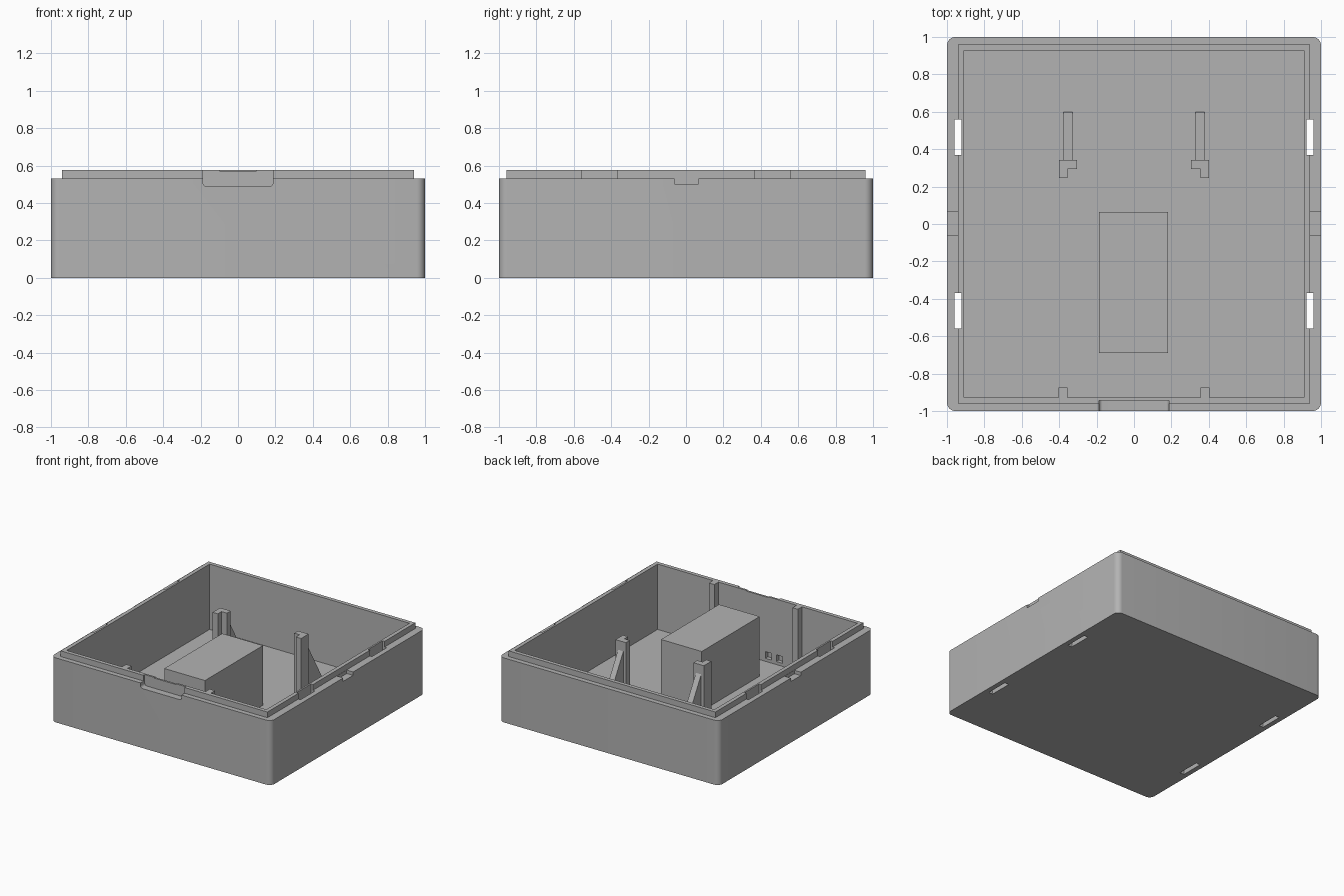
import bpy, bmesh, math

if "Cube" in bpy.data.objects:
    bpy.data.objects.remove(bpy.data.objects["Cube"], do_unlink=True)

grey = bpy.data.materials.new("plain_grey")
grey.use_nodes = True
COLOR = (0.45, 0.45, 0.45, 1)
grey.diffuse_color = COLOR
grey.node_tree.nodes["Principled BSDF"].inputs["Base Color"].default_value = COLOR

RIM, LIP, FLOOR = 0.53, 0.577, 0.04


def finish(name, bm):
    bmesh.ops.recalc_face_normals(bm, faces=bm.faces)
    mesh = bpy.data.meshes.new(name)
    bm.to_mesh(mesh)
    bm.free()
    mesh.materials.append(grey)
    obj = bpy.data.objects.new(name, mesh)
    bpy.context.collection.objects.link(obj)
    return obj


def box(name, x, y, z, round_axis=None, radius=0.0):
    """Box from ranges, optionally rounding the edges along one axis."""
    bm = bmesh.new()
    bmesh.ops.create_cube(bm, size=1)
    for v in bm.verts:
        v.co = [r[0] if c < 0 else r[1] for c, r in zip(v.co, (x, y, z))]
    if round_axis is not None:
        edges = [e for e in bm.edges
                 if abs((e.verts[0].co - e.verts[1].co).normalized()[round_axis]) > 0.9]
        bmesh.ops.bevel(bm, geom=edges, offset=radius, segments=8,
                        profile=0.5, affect='EDGES')
    return finish(name, bm)


def prism(name, points, axis, low, high):
    """Extrude a flat outline along x (axis 0) or z (axis 2)."""
    bm = bmesh.new()
    def place(p, d):
        return (d, p[0], p[1]) if axis == 0 else (p[0], p[1], d)
    a = [bm.verts.new(place(p, low)) for p in points]
    b = [bm.verts.new(place(p, high)) for p in points]
    bm.faces.new(a)
    bm.faces.new(b)
    for i in range(len(a)):
        j = (i + 1) % len(a)
        bm.faces.new((a[i], a[j], b[j], b[i]))
    return finish(name, bm)


def combine(target, other, operation):
    mod = target.modifiers.new(operation.title(), 'BOOLEAN')
    mod.operation, mod.solver, mod.object = operation, 'EXACT', other
    bpy.context.view_layer.objects.active = target
    bpy.ops.object.modifier_apply(modifier=mod.name)
    bpy.data.objects.remove(other, do_unlink=True)


# Case: rounded outer body, raised lip and hollow interior
case = box("case", (-1, 1), (-1, 1), (0, RIM), 2, 0.045)
combine(case, box("lip", (-0.94, 0.94), (-0.96, 0.96), (0.3, LIP)), 'UNION')
combine(case, box("cavity", (-0.908, 0.908), (-0.928, 0.928), (FLOOR, 1)), 'DIFFERENCE')

# Front latch recess with rounded lower corners, and a shallow finger dip
combine(case, box("latch_cut", (-0.187, 0.187), (-1.1, -0.944), (0.488, 0.8), 1, 0.02),
        'DIFFERENCE')
combine(case, box("finger_dip", (-0.1, 0.1), (-1.1, -0.9), (0.571, 0.8)), 'DIFFERENCE')

for side in (-1, 1):
    # Strap slots running through the side walls, and a notch in each rim
    for end in (-1, 1):
        slot = box("slot_cut", sorted((side * 0.922, side * 0.959)),
                   sorted((end * 0.37, end * 0.558)), (-0.1, 1))
        combine(case, slot, 'DIFFERENCE')
    notch = box("notch_cut", sorted((side * 0.942, side * 1.1)), (-0.062, 0.066), (0.502, 0.8))
    combine(case, notch, 'DIFFERENCE')
    # Small square sockets inside the front wall
    for x in (0.1, 0.2):
        socket = box("socket_cut", (side * x - 0.028, side * x + 0.028),
                     (-0.96, -0.9), (0.065, 0.12))
        combine(case, socket, 'DIFFERENCE')

bpy.ops.object.select_all(action='DESELECT')
case.select_set(True)
bpy.context.view_layer.objects.active = case
bpy.ops.object.shade_smooth_by_angle(angle=math.radians(30))

# Block standing on the floor
box("center_block", (-0.187, 0.183), (-0.69, 0.063), (FLOOR, RIM))

# Support posts: L-shaped at the rear with sloped braces, square at the front
for side, label in ((-1, "right"), (1, "left")):
    outline = [(0.402, 0.245), (0.402, 0.342), (0.306, 0.342),
               (0.306, 0.293), (0.355, 0.293), (0.355, 0.245)]
    prism("rear_post_" + label, [(side * x, y) for x, y in outline], 2, FLOOR, LIP)
    prism("brace_" + label,
          [(0.342, FLOOR), (0.6, FLOOR), (0.6, 0.055), (0.342, 0.5)],
          0, *sorted((side * 0.33, side * 0.378)))
    box("front_post_" + label, sorted((side * 0.355, side * 0.404)),
        (-0.928, -0.875), (FLOOR, LIP))
